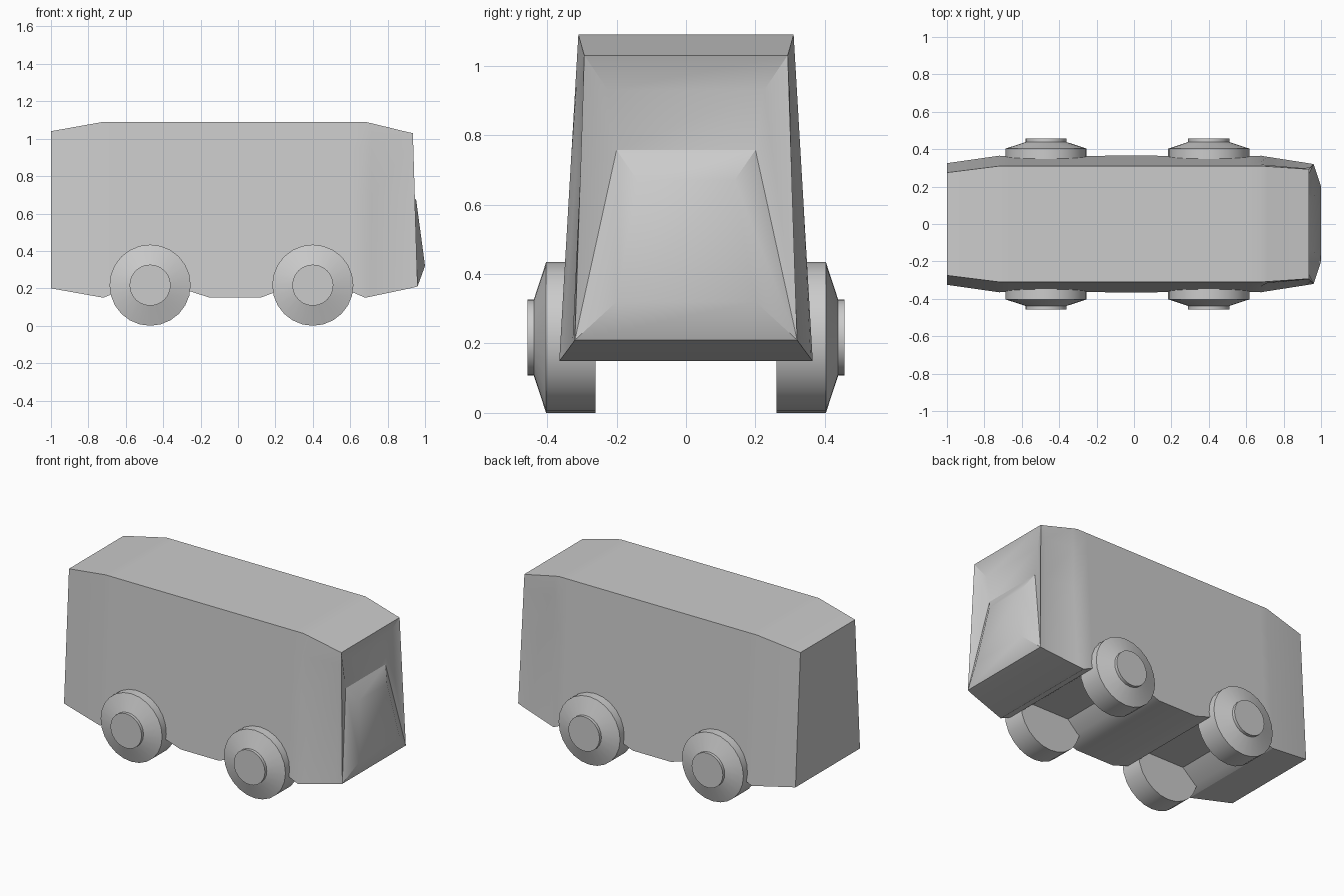
import bpy, bmesh, math
from mathutils import Matrix

if "Cube" in bpy.data.objects:
    bpy.data.objects.remove(bpy.data.objects["Cube"])


def finish(name, bm):
    bmesh.ops.remove_doubles(bm, verts=bm.verts, dist=0.0005)
    bmesh.ops.recalc_face_normals(bm, faces=bm.faces)
    me = bpy.data.meshes.new(name)
    bm.to_mesh(me)
    bm.free()
    ob = bpy.data.objects.new(name, me)
    bpy.context.collection.objects.link(ob)
    bpy.ops.object.select_all(action='DESELECT')
    bpy.context.view_layer.objects.active = ob
    ob.select_set(True)
    bpy.ops.object.shade_smooth_by_angle(angle=math.radians(30))
    return ob


# Body: lofted cross-sections, given as x and z of the sill, x and z of the roof,
# half widths at sill and roof, and how far the corner windows sink in
def mid(x, z, top=1.09, dent=0.0):
    return (x, z, x, top, 0.365 - (z - 0.15) * 0.0585, 0.31, dent)


sill = [(-0.72, .15), (-0.67, .17), (-0.58, .25), (-0.33, .25), (-0.26, .185), (-0.15, .15),
        (0.12, .15), (0.20, .18), (0.27, .25), (0.53, .25), (0.61, .18), (0.68, .15)]
sections = [(-1.0, .20, -1.0, 1.04, .325, .275, 0)]
sections += [mid(x, z) for x, z in sill]
sections += [(0.715, .157, 0.712, 1.083, .359, .308, .012),
             (0.92, .20, 0.905, 1.036, .327, .295, .012),
             (0.96, .21, 0.935, 1.03, .32, .293, 0)]

bm = bmesh.new()
rings = []
for xb, zb, xt, zt, wb, wt, dent in sections:
    side = []
    for z in (zb, 0.69, 0.95, zt):
        t = (z - zb) / (zt - zb)
        d = dent if z == 0.69 else 0
        side.append((xb + (xt - xb) * t, wb + (wt - wb) * t - d, z))
    ring = [(x, -y, z) for x, y, z in side] + side[::-1]
    rings.append([bm.verts.new(p) for p in ring])
for a, b in zip(rings, rings[1:]):
    for i in range(8):
        j = (i + 1) % 8
        bm.faces.new((a[i], a[j], b[j], b[i]))
bm.faces.new(rings[0])
finish("van_body", bm)


def nested_panel(name, levels, skip=()):
    """Four-cornered outlines (bottom x,y,z / top x,y,z, mirrored in y) joined and capped."""
    bm = bmesh.new()
    loops = []
    for (xb, yb, zb), (xt, yt, zt) in levels:
        pts = [(xb, -yb, zb), (xb, yb, zb), (xt, yt, zt), (xt, -yt, zt)]
        loops.append([bm.verts.new(p) for p in pts])
    for a, b in zip(loops, loops[1:]):
        for i in range(4):
            if i not in skip:
                j = (i + 1) % 4
                bm.faces.new((a[i], a[j], b[j], b[i]))
    bm.faces.new(loops[-1])
    ob = finish(name, bm)
    # make the open sheet face forwards
    if sum(p.normal.x * p.area for p in ob.data.polygons) < 0:
        ob.data.flip_normals()
    return ob


# Sunken windscreen above the nose, with sloping surrounds
nested_panel("windscreen", [((.96, .32, .21), (.935, .293, 1.03)),
                            ((.90, .20, .757), (.90, .225, .93))], skip=(0,))
# Bulging nose panel
nested_panel("nose_panel", [((.96, .32, .21), (.90, .20, .757)),
                            ((1.0, .20, .32), (.953, .14, .67))])

# Wheels: one profile (radius, distance from centre line) turned around the axle
profile = [(0, .26), (.217, .26), (.217, .403), (.11, .438), (.11, .457), (0, .457)]
for end, cx in (("rear", -0.47), ("front", 0.40)):
    for side, s in (("right", -1), ("left", 1)):
        bm = bmesh.new()
        vs = [bm.verts.new((r, s * y, 0)) for r, y in profile]
        es = [bm.edges.new(p) for p in zip(vs, vs[1:])]
        bmesh.ops.spin(bm, geom=vs + es, cent=(0, 0, 0), axis=(0, 1, 0),
                       angle=math.tau, steps=24)
        bmesh.ops.transform(bm, matrix=Matrix.Translation((cx, 0, 0.22)), verts=bm.verts)
        bmesh.ops.translate(bm, vec=(0, 0, -0.003), verts=bm.verts)
        finish(f"{end}_{side}_wheel", bm)
